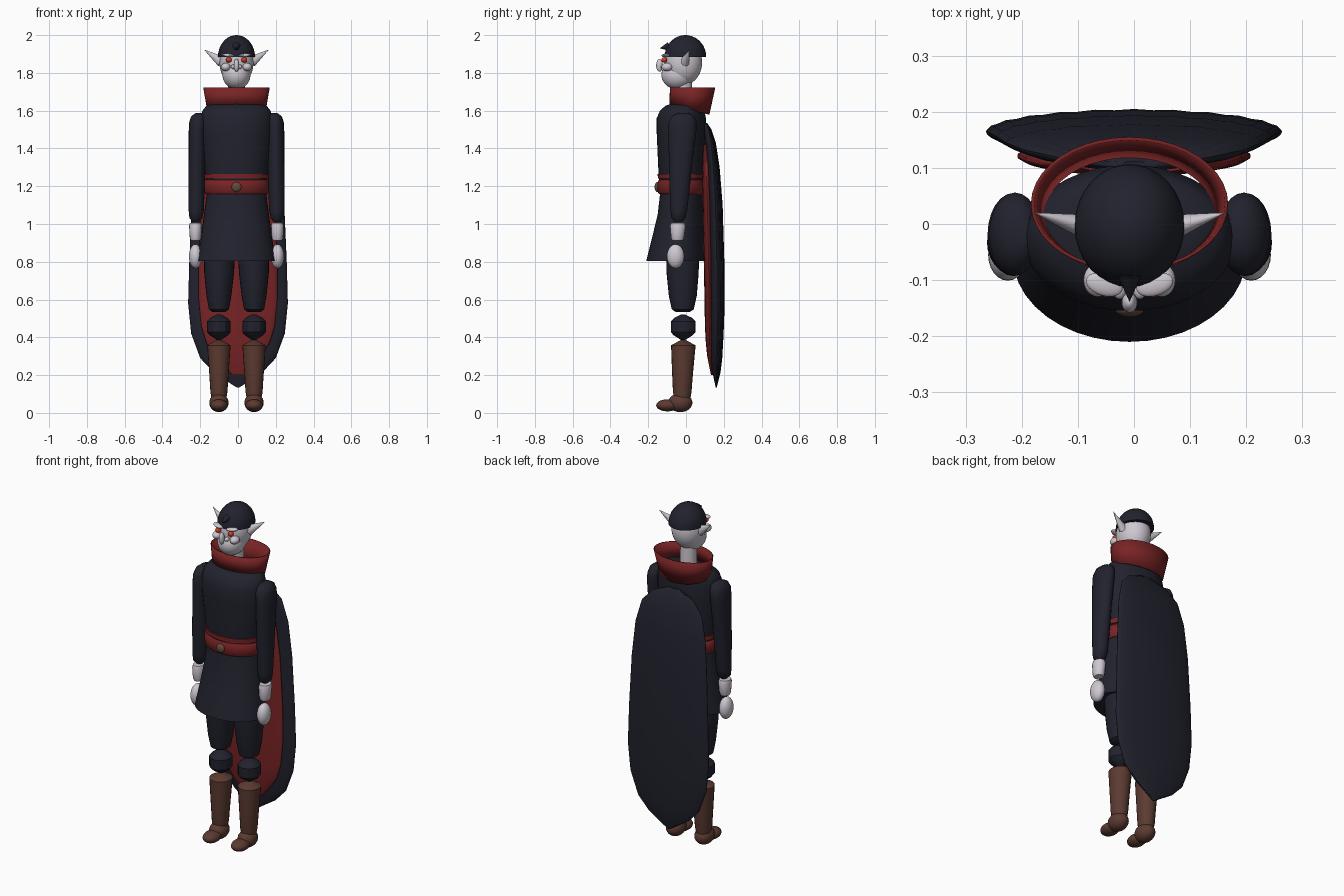
import bpy, bmesh, math
from mathutils import Vector, Matrix

X0 = -0.008  # body centre line


def mat(name, r, g, b):
    m = bpy.data.materials.new(name)
    m.diffuse_color = (r, g, b, 1)
    return m


NAVY = mat("dark navy cloth", .015, .016, .026)
RED = mat("deep red cloth", .19, .017, .018)
SKIN = mat("pale skin", .62, .58, .64)
BROWN = mat("brown leather", .105, .043, .03)
EYE = mat("eye red", .65, .045, .015)
BUCKLE = mat("buckle bronze", .13, .07, .045)


def finish(bm, name, material, angle=40):
    bmesh.ops.recalc_face_normals(bm, faces=bm.faces)
    me = bpy.data.meshes.new(name)
    bm.to_mesh(me)
    bm.free()
    ob = bpy.data.objects.new(name, me)
    bpy.context.collection.objects.link(ob)
    me.materials.append(material)
    bpy.ops.object.select_all(action='DESELECT')
    ob.select_set(True)
    bpy.context.view_layer.objects.active = ob
    bpy.ops.object.shade_smooth_by_angle(angle=math.radians(angle))
    return ob


def skin_rings(rings, caps):
    """Join closed rings of points into a tube."""
    bm = bmesh.new()
    loops = [[bm.verts.new(p) for p in r] for r in rings]
    n = len(loops[0])
    for a, b in zip(loops, loops[1:]):
        for i in range(n):
            j = (i + 1) % n
            bm.faces.new((a[i], a[j], b[j], b[i]))
    if caps:
        bm.faces.new(loops[0])
        bm.faces.new(loops[-1])
    return bm


def loft(name, material, rows, n=32, caps=True, tilt=0, angle=40):
    """Rows of (z, centre x, centre y, radius x, radius y); tilt slopes the first row."""
    rings = []
    for k, (z, cx, cy, rx, ry) in enumerate(rows):
        t = tilt if k == 0 else 0
        rings.append([(X0 + cx + rx * math.cos(a), cy + ry * math.sin(a), z + t * math.sin(a))
                      for a in (2 * math.pi * i / n for i in range(n))])
    return finish(skin_rings(rings, caps), name, material, angle)


def ball(name, material, c, r, rot=None, u=24, v=14, angle=40):
    bm = bmesh.new()
    bmesh.ops.create_uvsphere(bm, u_segments=u, v_segments=v, radius=1)
    m = Matrix.Translation((X0 + c[0], c[1], c[2])) @ (rot or Matrix()) @ Matrix.Diagonal((*r, 1))
    bm.transform(m)
    return finish(bm, name, material, angle)


def spike(name, material, base, tip, rx, ry, n=20):
    """Flattened cone from base to tip."""
    b, t = Vector(base), Vector(tip)
    d = t - b
    bm = bmesh.new()
    bmesh.ops.create_cone(bm, cap_ends=True, segments=n, radius1=1, radius2=0.02, depth=1)
    bm.transform(Matrix.Translation((b + t) / 2 + Vector((X0, 0, 0))) @ d.to_track_quat('Z', 'Y').to_matrix().to_4x4()
                 @ Matrix.Diagonal((rx, ry, d.length, 1)))
    return finish(bm, name, material)


# Head
ball("skull", SKIN, (0, -.015, 1.855), (.09, .1, .12), u=32, v=20)
ball("jaw", SKIN, (0, -.045, 1.79), (.074, .085, .077), u=32, v=20)
loft("neck", SKIN, [(1.58, 0, -.01, .045, .045), (1.8, 0, -.015, .045, .045)])
ball("nose", SKIN, (0, -.14, 1.84), (.014, .018, .034))
dome = [(0, 1)] + [(math.sin(t), math.cos(t)) for t in (i * math.pi / 18 for i in range(1, 9))]
loft("hair_cap", NAVY, [(1.885 + .115 * min(1, math.sqrt(1 - s * s)), 0, -.003, .098 * s, .11 * s)
                        for s in (1, .985, .94, .87, .77, .64, .5, .34, .17, .04)])
spike("widow_peak", NAVY, (0, -.09, 1.94), (0, -.138, 1.93), .022, .024)
for s, side in ((-1, "left"), (1, "right")):
    spike(side + "_ear", SKIN, (s * .08, -.005, 1.86), (s * .17, .02, 1.922), .022, .03)
    ball(side + "_eye", EYE, (s * .041, -.115, 1.869), (.016, .016, .014))
    ball(side + "_brow", SKIN, (s * .045, -.108, 1.893), (.034, .02, .009),
         Matrix.Rotation(s * .3, 4, 'Z') @ Matrix.Rotation(-s * .1, 4, 'Y'))
    ball(side + "_cheek", SKIN, (s * .057, -.1, 1.831), (.025, .03, .022))
    ball(side + "_nostril", SKIN, (s * .018, -.118, 1.832), (.012, .016, .012))

# Collar
collar = loft("collar", RED, [(1.607, 0, .018, .15, .1), (1.723, 0, .035, .17, .114)],
              n=40, caps=False, tilt=-.027)
sol = collar.modifiers.new("thickness", 'SOLIDIFY')
sol.thickness = .006

# Coat
loft("torso", NAVY, [(1.15, 0, -.025, .158, .112), (1.3, 0, -.025, .168, .122),
                     (1.48, 0, -.025, .19, .13), (1.56, 0, -.025, .19, .13),
                     (1.6, 0, -.02, .18, .118), (1.625, 0, -.01, .16, .1),
                     (1.638, 0, 0, .12, .075), (1.643, 0, 0, .05, .03)], n=40)
loft("coat_skirt", NAVY, [(1.18, 0, -.025, .155, .11), (1.05, 0, -.03, .172, .12),
                          (.93, 0, -.043, .188, .136), (.805, 0, -.058, .208, .152)], n=40)

# Belt
loft("belt", RED, [(1.16, 0, -.027, .163, .116), (1.168, 0, -.027, .17, .122), (1.2, 0, -.027, .173, .125),
                   (1.226, 0, -.027, .17, .122), (1.234, 0, -.027, .163, .116)], n=40)
loft("belt_upper_band", RED, [(1.24, 0, -.025, .171, .124), (1.266, 0, -.025, .172, .125)], n=40)
ball("belt_buckle", BUCKLE, (0, -.152, 1.196), (.026, .014, .026))

# Arms and legs
for s, side in ((-1, "left"), (1, "right")):
    loft(side + "_sleeve", NAVY, [(1.012, s * .214, -.04, .018, .02), (1.03, s * .215, -.04, .034, .037),
                                  (1.07, s * .213, -.038, .04, .044), (1.2, s * .211, -.033, .043, .054),
                                  (1.35, s * .209, -.027, .044, .064), (1.49, s * .207, -.019, .046, .074),
                                  (1.54, s * .204, -.018, .046, .074), (1.57, s * .2, -.016, .04, .06),
                                  (1.587, s * .195, -.013, .022, .03)], n=24)
    loft(side + "_wrist", SKIN, [(.912, s * .217, -.045, .024, .028), (.925, s * .217, -.045, .03, .034),
                                 (.99, s * .217, -.043, .034, .041), (1.005, s * .217, -.043, .03, .036)], n=16)
    ball(side + "_hand", SKIN, (s * .217, -.055, .829), (.035, .046, .064))
    loft(side + "_thigh", NAVY, [(.535, s * .093, -.017, .035, .038), (.548, s * .093, -.017, .053, .058),
                                 (.62, s * .093, -.017, .066, .074), (.74, s * .092, -.018, .079, .085),
                                 (.86, s * .09, -.018, .083, .088), (1.0, s * .088, -.02, .07, .08)], n=24)
    loft(side + "_knee", NAVY, [(.384, s * .093, -.015, .008, .008), (.412, s * .093, -.015, .05, .052),
                                (.428, s * .093, -.015, .062, .065), (.485, s * .093, -.015, .062, .065),
                                (.503, s * .093, -.015, .045, .047), (.52, s * .093, -.015, .012, .012)],
         n=12, angle=30)
    loft(side + "_boot_shaft", BROWN, [(.07, s * .093, -.02, .038, .042), (.11, s * .093, -.02, .045, .049),
                                       (.22, s * .093, -.018, .052, .056), (.358, s * .093, -.014, .062, .065),
                                       (.388, s * .093, -.015, .008, .008)], n=20)
    ball(side + "_boot_heel", BROWN, (s * .093, -.03, .054), (.051, .064, .05))
    ball(side + "_boot_toe", BROWN, (s * .093, -.098, .04), (.046, .06, .032))


def lens(name, material, rows, n=48, ripple=0):
    """Rows of (z, half width, back y, edge y, front y)."""
    rings = []
    for z, w, yb, ye, yf in rows:
        ring = []
        for i in range(n):
            a = 2 * math.pi * i / n
            s = math.sin(a)
            y = ye + (yb - ye if s > 0 else ye - yf) * s
            ring.append((w * math.cos(a), y + (ripple * (i % 2) if s > 0.05 else 0), z))
        rings.append(ring)
    return finish(skin_rings(rings, True), name, material, 45)


# Cape
lens("cape", NAVY, [(.135, .008, .163, .16, .157), (.215, .13, .183, .163, .14), (.29, .2, .192, .163, .128),
                    (.42, .248, .199, .164, .124), (.58, .264, .205, .165, .122), (.8, .258, .203, .163, .118),
                    (1.1, .245, .194, .156, .112), (1.3, .228, .178, .145, .108), (1.43, .195, .158, .132, .1),
                    (1.5, .13, .135, .118, .095), (1.535, .04, .112, .105, .095)], ripple=-.002)
lens("cape_lining", RED, [(.2, .03, .15, .14, .132), (.3, .12, .15, .13, .112), (.37, .168, .15, .125, .105),
                          (.46, .195, .15, .123, .1), (.6, .208, .15, .122, .098), (.8, .208, .15, .12, .094),
                          (1.1, .195, .15, .113, .088), (1.3, .17, .14, .108, .086), (1.42, .1, .125, .105, .09)])
